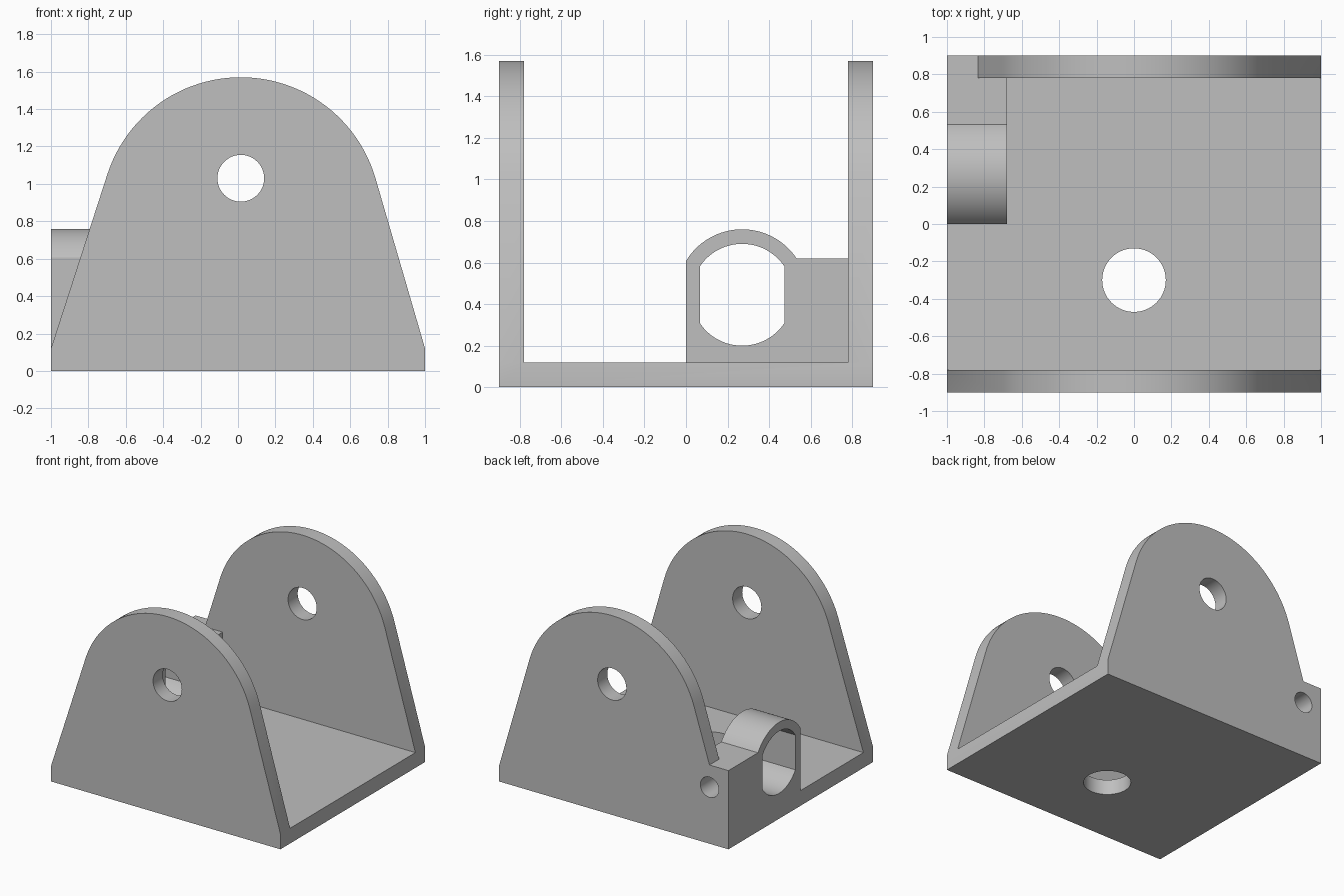
import bpy, bmesh, math
from mathutils import Matrix, Vector

cube = bpy.data.objects.get("Cube")
if cube:
    bpy.data.objects.remove(cube)

grey = bpy.data.materials.new("plain_grey")
grey.use_nodes = True
colour = (0.52, 0.52, 0.52, 1)
grey.diffuse_color = colour
grey.node_tree.nodes["Principled BSDF"].inputs["Base Color"].default_value = colour

AXES = {  # profile (u, v) and extrusion direction for each axis
    "x": lambda u, v, w: Vector((w, u, v)),
    "y": lambda u, v, w: Vector((u, w, v)),
    "z": lambda u, v, w: Vector((u, v, w)),
}


def arc(cu, cv, r, start, end, steps):
    """Points along an arc, angles in radians."""
    angles = [start + (end - start) * i / steps for i in range(steps + 1)]
    return [(cu + r * math.cos(a), cv + r * math.sin(a)) for a in angles]


def circle(cu, cv, r, steps=64):
    return arc(cu, cv, r, 0, math.tau, steps)[:-1]


def prism(name, axis, profile, start, end):
    """Extrude a closed profile along an axis."""
    bm = bmesh.new()
    place = AXES[axis]
    face = bm.faces.new([bm.verts.new(place(u, v, start)) for u, v in profile])
    side = bmesh.ops.extrude_face_region(bm, geom=[face])["geom"]
    moved = [g for g in side if isinstance(g, bmesh.types.BMVert)]
    bmesh.ops.translate(bm, verts=moved, vec=place(0, 0, end - start))
    bmesh.ops.recalc_face_normals(bm, faces=bm.faces)
    mesh = bpy.data.meshes.new(name)
    bm.to_mesh(mesh)
    bm.free()
    mesh.materials.append(grey)
    obj = bpy.data.objects.new(name, mesh)
    bpy.context.collection.objects.link(obj)
    return obj


# Shared dimensions
T = 0.12                       # sheet thickness
SIDE = 0.9                     # half depth
SHELF = 0.62                   # block shoulder height
BY, BZ = 0.27, 0.445           # block bore centre
crown = arc(0.015, 0.82, 0.75, math.radians(16.2), math.radians(162), 48)
wall = [(-1, 0), (1, 0), (1, T)] + crown

# Floor and the two upright walls; the rear wall has a square shoulder
base = prism("bracket", "z", [(-1, -SIDE), (1, -SIDE), (1, SIDE), (-1, SIDE)], 0, T)
front_wall = prism("front_wall", "y", wall + [(-1, T)], -SIDE, -SIDE + T)
rear_wall = prism("rear_wall", "y", wall + [(-0.835, SHELF), (-1, SHELF)], SIDE - T, SIDE)

# Bearing block with a rounded top
R = 0.315
a0 = math.asin((SHELF - BZ) / R)
a1 = math.pi - math.acos(BY / R)
block = prism("bearing_block", "x",
              [(0, 0), (SIDE, 0), (SIDE, SHELF)] + arc(BY, BZ, R, a0, a1, 32), -1, -0.68)

# Holes: wall pivots, floor hole, flat-sided bore, set screw
flat = math.acos(0.203 / 0.245)
bore = (arc(BY, BZ, 0.245, flat, math.pi - flat, 24)
        + arc(BY, BZ, 0.245, math.pi + flat, math.tau - flat, 24))
cutters = [
    prism("pivot_cutter", "y", circle(0.015, 1.03, 0.125), -1.1, 1.1),
    prism("floor_cutter", "z", circle(0, -0.3, 0.17), -0.2, 0.3),
    prism("bore_cutter", "x", bore, -1.1, -0.6),
    prism("screw_cutter", "y", circle(-0.835, BZ, 0.08, 40), BY, 1.1),
]

# Fuse the parts, then cut the holes
helpers = [front_wall, rear_wall, block] + cutters
for part in helpers:
    mod = base.modifiers.new(part.name, "BOOLEAN")
    mod.operation = "DIFFERENCE" if part in cutters else "UNION"
    mod.solver = "EXACT"
    mod.object = part
    part.hide_render = True

bpy.context.view_layer.update()
fused = bpy.data.meshes.new_from_object(
    base.evaluated_get(bpy.context.evaluated_depsgraph_get()))
base.modifiers.clear()
base.data = fused
for part in helpers:
    bpy.data.objects.remove(part)

# Tidy coplanar faces and smooth the curved ones
bm = bmesh.new()
bm.from_mesh(fused)
bmesh.ops.remove_doubles(bm, verts=bm.verts, dist=0.0005)
bmesh.ops.dissolve_limit(bm, angle_limit=math.radians(0.5), verts=bm.verts, edges=bm.edges)
bm.to_mesh(fused)
bm.free()
bpy.ops.object.select_all(action="DESELECT")
base.select_set(True)
bpy.context.view_layer.objects.active = base
bpy.ops.object.shade_smooth_by_angle(angle=math.radians(25))
